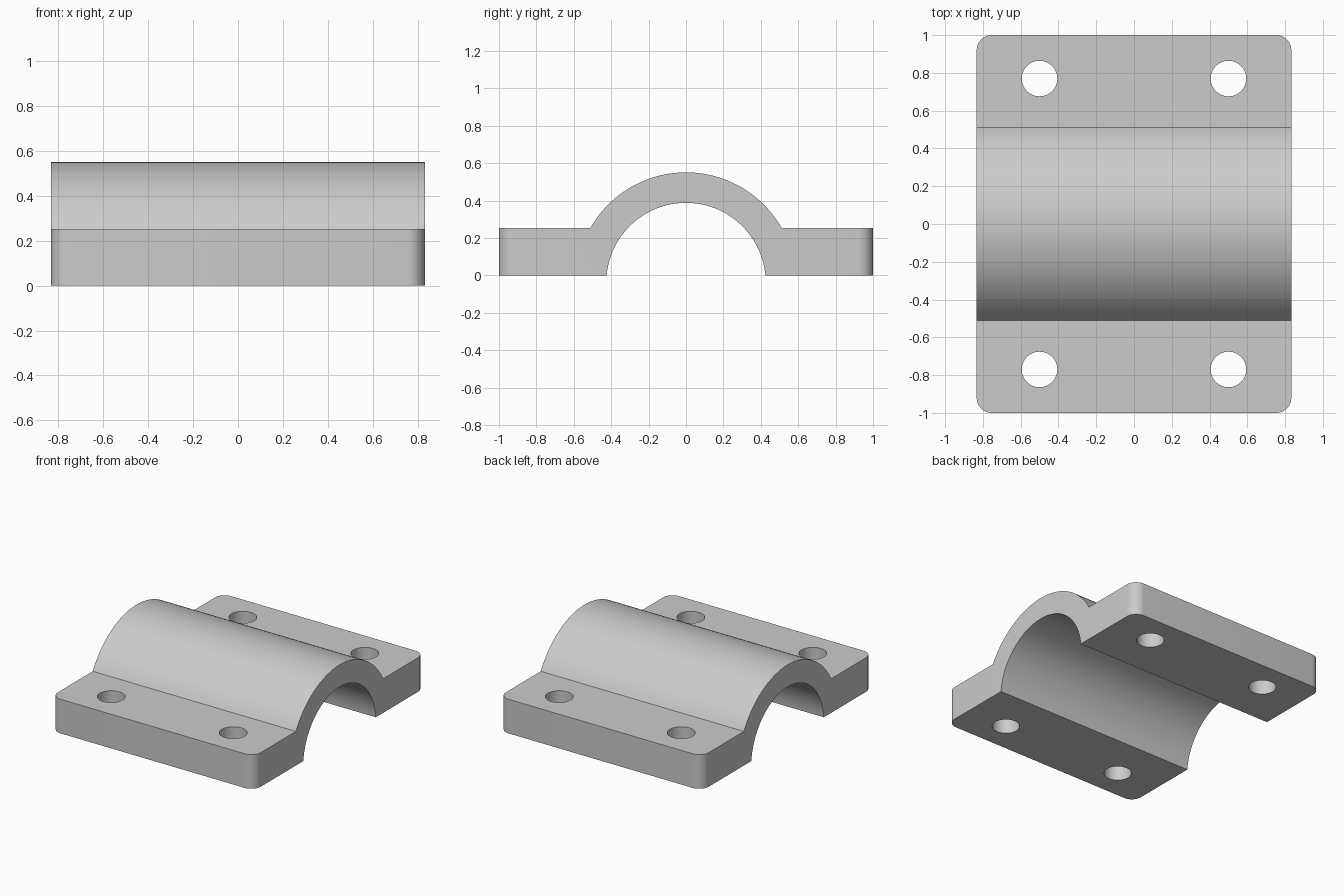
import bpy, bmesh
from math import asin, acos, sin, cos, radians
from mathutils import Matrix

cube = bpy.data.objects.get("Cube")
if cube:
    bpy.data.objects.remove(cube, do_unlink=True)

HALF_WIDTH, HALF_LENGTH = 0.833, 1.0
FLANGE_TOP, CORNER_RADIUS = 0.253, 0.08
ARC_Z, INNER_R, OUTER_R = -0.038, 0.426, 0.589
HOLE_X, HOLE_Y, HOLE_R = 0.5, 0.77, 0.094

grey = bpy.data.materials.new("plain grey")
grey.use_nodes = True
colour = (0.6, 0.6, 0.6, 1)
grey.diffuse_color = colour
grey.node_tree.nodes["Principled BSDF"].inputs["Base Color"].default_value = colour


def arc(radius, z, steps):
    """Arch points from +y to -y, starting and ending at height z."""
    limit = acos((z - ARC_Z) / radius)
    angles = [limit * (1 - 2 * i / steps) for i in range(steps + 1)]
    return [(radius * sin(a), ARC_Z + radius * cos(a)) for a in angles]


def make_object(name, bm):
    bmesh.ops.recalc_face_normals(bm, faces=bm.faces)
    mesh = bpy.data.meshes.new(name)
    bm.to_mesh(mesh)
    bm.free()
    mesh.materials.append(grey)
    obj = bpy.data.objects.new(name, mesh)
    bpy.context.collection.objects.link(obj)
    return obj


# Clamp body: side profile of flanges and arch, extruded across the width
profile = [(HALF_LENGTH, 0), (HALF_LENGTH, FLANGE_TOP)]
profile += arc(OUTER_R, FLANGE_TOP, 64)
profile += [(-HALF_LENGTH, FLANGE_TOP), (-HALF_LENGTH, 0)]
profile += arc(INNER_R, 0, 64)[::-1]

bm = bmesh.new()
side = bm.faces.new([bm.verts.new((-HALF_WIDTH, y, z)) for y, z in profile])
new = bmesh.ops.extrude_face_region(bm, geom=[side])["geom"]
bmesh.ops.translate(bm, vec=(2 * HALF_WIDTH, 0, 0),
                    verts=[g for g in new if isinstance(g, bmesh.types.BMVert)])

# Rounded upright corners
corners = [e for e in bm.edges
           if all(abs(v.co.y) > HALF_LENGTH - 0.001 for v in e.verts)
           and abs(e.verts[0].co.z - e.verts[1].co.z) > 0.1]
bmesh.ops.bevel(bm, geom=corners, offset=CORNER_RADIUS, segments=10,
                profile=0.5, affect='EDGES')
body = make_object("clamp_body", bm)

# Bolt holes
bm = bmesh.new()
for sx in (-1, 1):
    for sy in (-1, 1):
        bmesh.ops.create_cone(bm, cap_ends=True, segments=48,
                              radius1=HOLE_R, radius2=HOLE_R, depth=1,
                              matrix=Matrix.Translation((sx * HOLE_X, sy * HOLE_Y, 0.1)))
cutter = make_object("hole_cutter", bm)
cutter.hide_render = True

holes = body.modifiers.new("bolt holes", 'BOOLEAN')
holes.operation = 'DIFFERENCE'
holes.solver = 'EXACT'
holes.object = cutter

bpy.ops.object.select_all(action='DESELECT')
body.select_set(True)
bpy.context.view_layer.objects.active = body
bpy.ops.object.modifier_apply(modifier=holes.name)
bpy.data.objects.remove(cutter, do_unlink=True)
bpy.ops.object.shade_smooth_by_angle(angle=radians(30))
